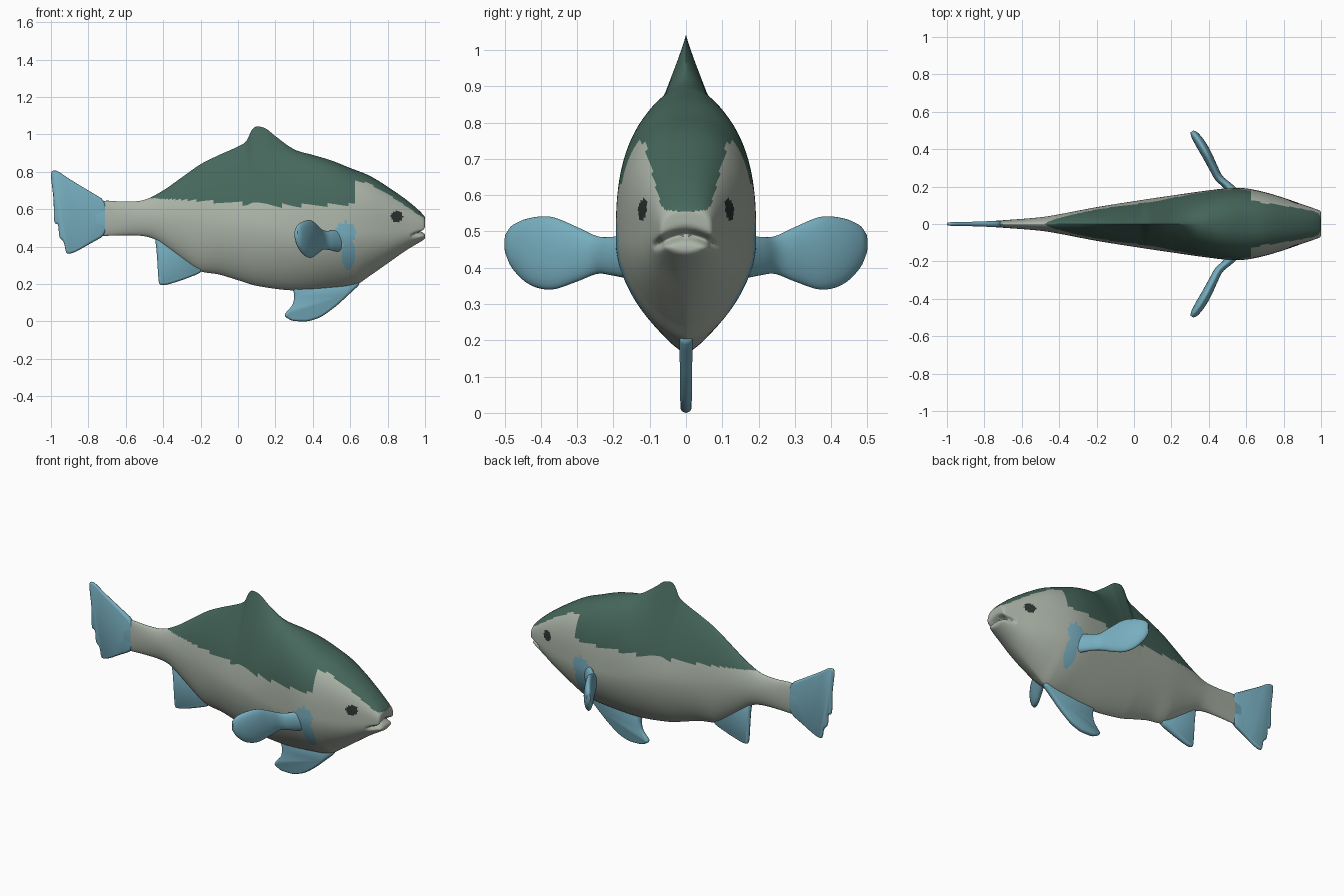
import bpy, bmesh, math
from mathutils import Vector

if "Cube" in bpy.data.objects:
    bpy.data.objects.remove(bpy.data.objects["Cube"])

def material(name, rgb):
    m = bpy.data.materials.new(name)
    m.diffuse_color = (*rgb, 1)
    m.use_nodes = True
    m.node_tree.nodes["Principled BSDF"].inputs["Base Color"].default_value = m.diffuse_color
    return m

GREY = material("pale grey", (.41, .455, .39))
GREEN = material("dark green", (.061, .136, .107))
BLUE = material("fin blue", (.185, .425, .525))
BLACK = material("eye black", (.025, .033, .031))

def curve(pts, x):
    """Smooth interpolation through (x, value) points."""
    if x <= pts[0][0]:
        return pts[0][1]
    if x >= pts[-1][0]:
        return pts[-1][1]
    n = len(pts) - 1
    i = max(k for k in range(n) if pts[k][0] <= x)
    def slope(k):
        a, b = pts[max(k - 1, 0)], pts[min(k + 1, n)]
        return (b[1] - a[1]) / (b[0] - a[0])
    (x0, v0), (x1, v1) = pts[i], pts[i + 1]
    d = x1 - x0
    t = (x - x0) / d
    return ((2*t**3 - 3*t*t + 1) * v0 + (t**3 - 2*t*t + t) * d * slope(i)
            + (3*t*t - 2*t**3) * v1 + (t**3 - t*t) * d * slope(i + 1))

def finish(name, bm, mats, angle=60):
    bmesh.ops.recalc_face_normals(bm, faces=bm.faces[:])
    me = bpy.data.meshes.new(name)
    bm.to_mesh(me)
    bm.free()
    for m in mats:
        me.materials.append(m)
    ob = bpy.data.objects.new(name, me)
    bpy.context.collection.objects.link(ob)
    bpy.ops.object.select_all(action='DESELECT')
    ob.select_set(True)
    bpy.context.view_layer.objects.active = ob
    bpy.ops.object.shade_smooth_by_angle(angle=math.radians(angle))
    return ob

def loft(bm, rings):
    """Skin closed rings of points and cap both ends."""
    vs = [[bm.verts.new(p) for p in r] for r in rings]
    n = len(vs[0])
    for a, b in zip(vs, vs[1:]):
        for i in range(n):
            j = (i + 1) % n
            bm.faces.new((a[i], a[j], b[j], b[i]))
    bm.faces.new(vs[0])
    bm.faces.new(vs[-1])

# Body profiles along x
TOP = [(-.76, .64), (-.7, .645), (-.6, .64), (-.5, .65), (-.4, .70), (-.3, .77), (-.2, .84),
       (-.1, .89), (0, .935), (.045, .965), (.075, 1.025), (.1, 1.042), (.15, 1.03), (.2, .99),
       (.3, .92), (.4, .89), (.5, .86), (.6, .82), (.7, .78), (.8, .72), (.9, .65), (.96, .60), (1, .56)]
BOTTOM = [(-.76, .455), (-.6, .46), (-.5, .455), (-.44, .435), (-.35, .37), (-.25, .295),
          (-.2, .267), (-.1, .25), (0, .22), (.1, .19), (.3, .165), (.5, .175), (.63, .195),
          (.7, .24), (.8, .31), (.9, .38), (1, .44)]
WIDTH = [(-.76, .016), (-.7, .02), (-.5, .036), (-.4, .052), (-.2, .09), (0, .122), (.2, .152),
         (.4, .18), (.52, .193), (.6, .19), (.7, .17), (.8, .14), (.9, .105), (.95, .088), (1, .07)]
MIDDLE = [(-.76, .55), (-.4, .55), (0, .51), (.5, .47), (.8, .49), (1, .5)]
UP_A = [(-.7, 2), (-.3, 1.8), (0, 1.6), (.1, 1.5), (.2, 1.7), (.35, 2.4), (.5, 2.8), (1, 3)]
UP_B = [(-.7, .5), (-.3, .75), (0, 1.0), (.1, 1.1), (.2, .9), (.35, .55), (.5, .45), (1, .42)]
LOW_A = [(-.7, 2), (0, 1.9), (.6, 1.8), (.85, 2.4), (1, 2.6)]
LOW_B = [(-.7, .5), (0, .7), (.6, .75), (.85, .55), (1, .5)]

def section(x, shrink=1.0, n=112):
    top, bot, w, mid = (curve(c, x) for c in (TOP, BOTTOM, WIDTH, MIDDLE))
    ua, ub, la, lb = (curve(c, x) for c in (UP_A, UP_B, LOW_A, LOW_B))
    pts = []
    for i in range(n):
        th = 2 * math.pi * (i + .5) / n
        s = math.sin(th)
        a, b, h = (ua, ub, top - mid) if s > 0 else (la, lb, mid - bot)
        y = w * shrink * max(0, 1 - abs(s) ** a) ** b * (1 if math.cos(th) > 0 else -1)
        z = mid + s * h * shrink
        # mouth groove
        f = min(1, max(0, (x - .92) / .06))
        g = math.exp(-((z - .49 + 4 * y * y) / .014) ** 2)
        pts.append((x - .035 * f * g, y * (1 - .08 * f * g), z))
    return pts

# Colour regions of the body
BACK = [(-.5, .66), (-.2, .645), (.2, .62), (.624, .625)]
CROWN = [(.625, .755), (.7, .735), (.8, .68), (.9, .615), (.97, .567), (1, .555)]

def inside(x, z, cx, cz, rx, rz):
    return ((x - cx) / rx) ** 2 + ((z - cz) / rz) ** 2 < 1

def body_colour(c):
    x, y, z = c
    if inside(x, z, .85, .56, .032, .03):
        return 3
    if x < -.71 or inside(x, z, .575, .47, .055, .062) or inside(x, z, .59, .36, .036, .085):
        return 2
    if x > -.5 and z > curve(BACK if x < .625 else CROWN, x):
        return 1
    return 0

# Body with back ridge, head and mouth
N = 250
rings = [section(-.76 + 1.75 * i / N) for i in range(N + 1)]
rings += [section(.99 + .01 * math.sin(a), .85 + .15 * math.cos(a)) for a in (.4, .8, 1.2, 1.57)]
rings += [section(1.0, k) for k in (.7, .55, .4, .25, .1)]
bm = bmesh.new()
loft(bm, rings)
for f in bm.faces:
    f.material_index = body_colour(f.calc_center_median())
finish("body", bm, (GREY, GREEN, BLUE, BLACK))

# Flat fins from side outlines with rounded rims
def flat_fin(name, outline, thick):
    pts = [Vector(p) for p in outline]
    for _ in range(2):
        pts = [q for a, b in zip(pts, pts[1:] + pts[:1])
               for q in (a * .8 + b * .2, a * .2 + b * .8)]
    n = len(pts)
    area = sum(pts[i - 1].x * pts[i].y - pts[i].x * pts[i - 1].y for i in range(n))
    normals = []
    for i in range(n):
        t = (pts[(i + 1) % n] - pts[i - 1]).normalized()
        normals.append(Vector((-t.y, t.x)) * (1 if area > 0 else -1))
    bm = bmesh.new()
    rings = []
    for off, k in ((.012, -1), (.004, -.75), (0, 0), (.004, .75), (.012, 1)):
        ring = []
        for p, m in zip(pts, normals):
            q = p + m * off
            ring.append((q.x, k * curve(thick, q.x), q.y))
        rings.append(ring)
    loft(bm, rings)
    finish(name, bm, (BLUE,))

flat_fin("tail_fin",
         [(-.70, .64), (-.8, .70), (-.9, .76), (-.965, .805), (-.99, .807), (-1.0, .795),
          (-1.0, .765), (-.985, .65), (-.985, .525), (-.96, .52), (-.957, .45), (-.93, .425),
          (-.92, .365), (-.9, .36), (-.86, .375), (-.8, .41), (-.70, .465)],
         [(-1, .009), (-.85, .012), (-.7, .018)])
flat_fin("anal_fin",
         [(-.445, .45), (-.435, .38), (-.425, .21), (-.415, .193), (-.38, .195), (-.3, .22),
          (-.19, .262), (-.2, .30), (-.3, .38), (-.4, .45)],
         [(-.45, .012), (-.2, .018)])
flat_fin("pelvic_fin",
         [(.29, .18), (.302, .14), (.295, .09), (.25, .04), (.25, .025), (.29, .002), (.33, 0),
          (.38, 0), (.45, .025), (.53, .085), (.6, .15), (.66, .205), (.6, .23), (.45, .23), (.33, .22)],
         [(.25, .014), (.65, .018)])

# Paddle-shaped pectoral fins: x, y, z, half height, half thickness
PADDLE = [(.55, .15, .43, .062, .032), (.50, .205, .432, .053, .023), (.455, .245, .435, .052, .022),
          (.425, .30, .437, .075, .024), (.39, .37, .44, .10, .027), (.355, .43, .445, .092, .027),
          (.325, .475, .457, .062, .021), (.31, .495, .465, .03, .010)]
tables = [[(i, p[k]) for i, p in enumerate(PADDLE)] for k in range(5)]
for side, name in ((1, "left_pectoral_fin"), (-1, "right_pectoral_fin")):
    rings = []
    for s in range(43):
        x, y, z, h, t = (curve(c, s / 6) for c in tables)
        rings.append([(x + .83 * t * math.cos(a), side * (y + .55 * t * math.cos(a)), z + h * math.sin(a))
                      for a in (2 * math.pi * i / 32 for i in range(32))])
    bm = bmesh.new()
    loft(bm, rings)
    finish(name, bm, (BLUE,))
